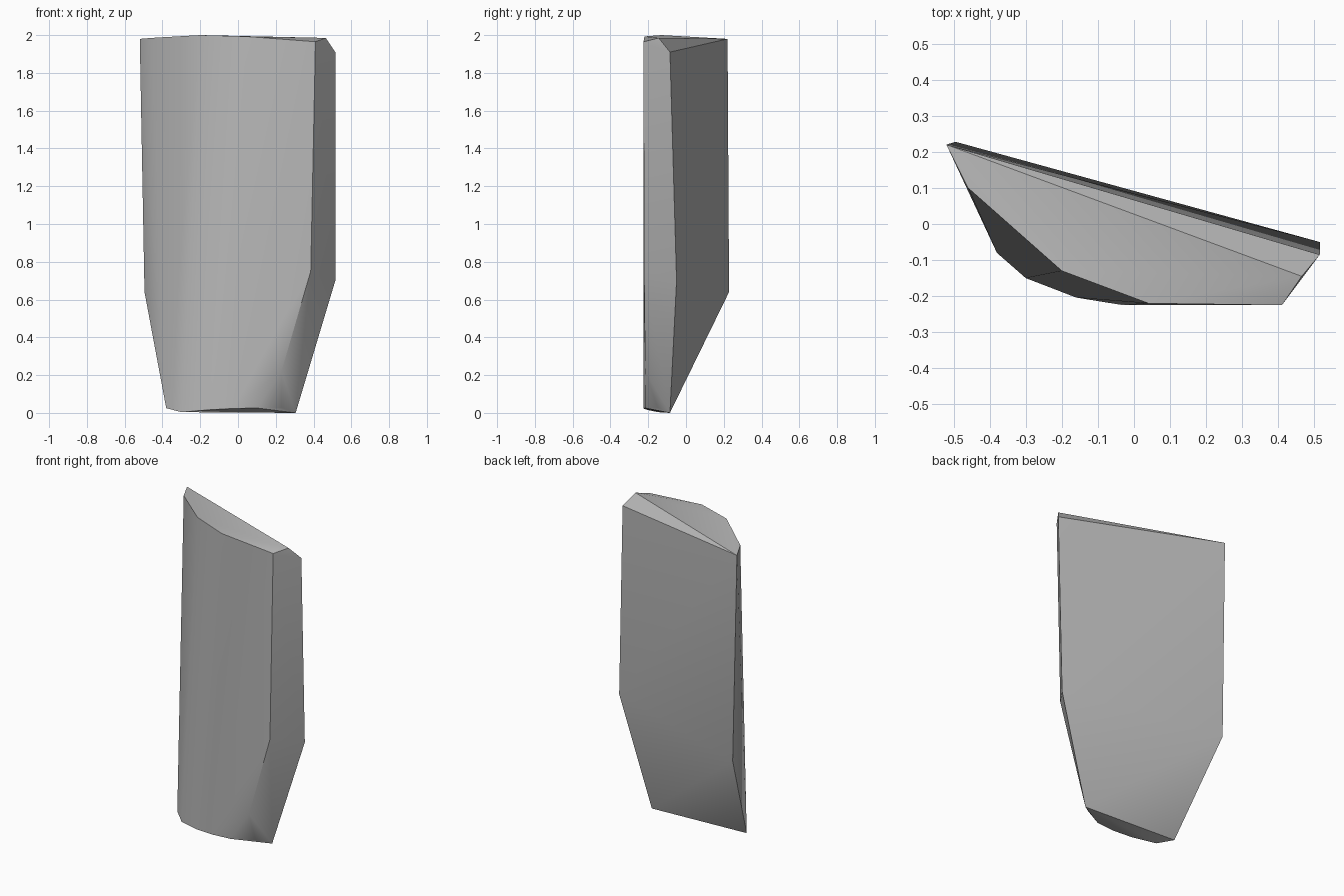
import bpy, bmesh
from math import radians

cube = bpy.data.objects.get("Cube")
if cube:
    bpy.data.objects.remove(cube, do_unlink=True)

stone = bpy.data.materials.new("grey stone")
stone.use_nodes = True
colour = (0.48, 0.48, 0.48, 1)
stone.diffuse_color = colour
stone.node_tree.nodes["Principled BSDF"].inputs["Base Color"].default_value = colour

# Chipped top outline, from the thin edge round the curved front
top = [(-.52, .22, 1.98), (-.46, .10, 1.985), (-.20, -.13, 2), (.04, -.22, 1.993),
       (.41, -.225, 1.965), (.465, -.145, 1.985), (.515, -.085, 1.91)]
# Shoulders where the sides begin to taper
shoulder = [(-.495, .228, .64), (.515, -.05, .70), (.385, -.222, .75), (.23, -.215, .22)]
# Narrow foot outline
foot = [(-.38, -.08, .025), (-.30, -.15, .004), (-.16, -.204, .016), (-.03, -.225, .023),
        (.10, -.217, .026), (.23, -.15, .028), (.305, -.085, 0)]

# Convex skin over the outlines
bm = bmesh.new()
for point in top + shoulder + foot:
    bm.verts.new(point)
hull = bmesh.ops.convex_hull(bm, input=bm.verts[:])
loose = [v for v in bm.verts if not v.link_faces]
bmesh.ops.delete(bm, geom=loose, context="VERTS")
bmesh.ops.recalc_face_normals(bm, faces=bm.faces[:])
mesh = bpy.data.meshes.new("stone_shard")
bm.to_mesh(mesh)
bm.free()
mesh.materials.append(stone)
shard = bpy.data.objects.new("stone_shard", mesh)
bpy.context.collection.objects.link(shard)

# Soft curved front, crisp chipped edges
bpy.ops.object.select_all(action="DESELECT")
shard.select_set(True)
bpy.context.view_layer.objects.active = shard
bpy.ops.object.shade_smooth_by_angle(angle=radians(30))
